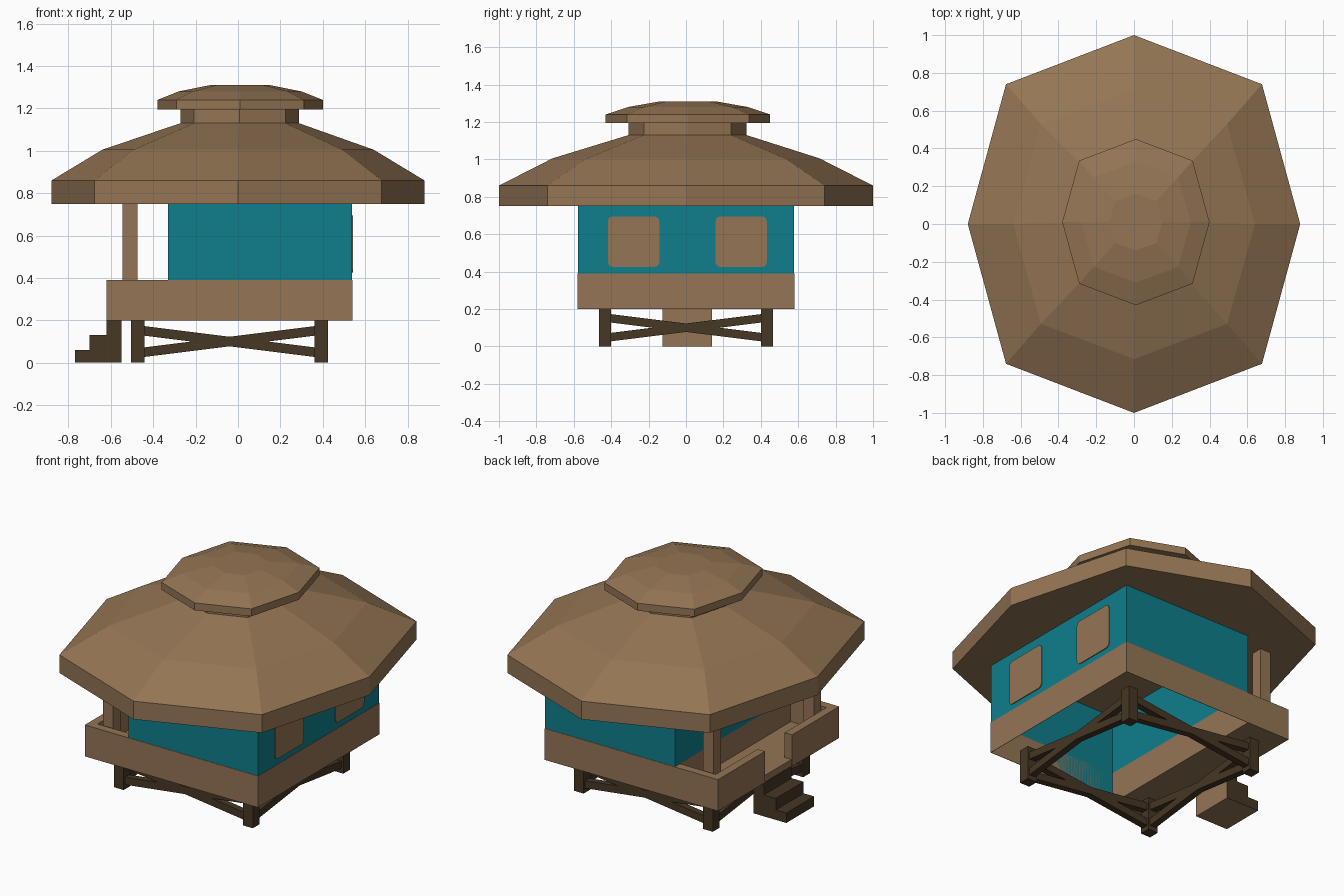
import bpy, bmesh, math

if "Cube" in bpy.data.objects:
    bpy.data.objects.remove(bpy.data.objects["Cube"])

def material(name, rgb):
    m = bpy.data.materials.new(name)
    m.diffuse_color = (*rgb, 1)
    m.use_nodes = True
    m.node_tree.nodes["Principled BSDF"].inputs["Base Color"].default_value = m.diffuse_color
    return m

TAN = material("tan_wood", (0.296, 0.178, 0.089))
TEAL = material("teal_paint", (0.0044, 0.209, 0.262))
DARK = material("dark_wood", (0.061, 0.038, 0.018))

def finish(name, bm, *mats, fix=True):
    if fix:
        bmesh.ops.recalc_face_normals(bm, faces=bm.faces)
    me = bpy.data.meshes.new(name)
    bm.to_mesh(me)
    bm.free()
    for m in mats:
        me.materials.append(m)
    ob = bpy.data.objects.new(name, me)
    bpy.context.collection.objects.link(ob)
    return ob

def box(name, x0, x1, y0, y1, z0, z1, mat):
    bm = bmesh.new()
    bmesh.ops.create_cube(bm, size=1)
    for v in bm.verts:
        v.co = (x1 if v.co.x > 0 else x0, y1 if v.co.y > 0 else y0, z1 if v.co.z > 0 else z0)
    return finish(name, bm, mat)

def prism(name, pts, offset, mat):
    """Polygon swept along an offset vector."""
    bm = bmesh.new()
    f = bm.faces.new([bm.verts.new(p) for p in pts])
    r = bmesh.ops.extrude_face_region(bm, geom=[f], use_keep_orig=True)
    bmesh.ops.translate(bm, vec=offset, verts=[v for v in r["geom"] if isinstance(v, bmesh.types.BMVert)])
    return finish(name, bm, mat)

def octagon_loft(name, rings, mat):
    """Stack of eight-sided rings: (x radius, y radius, z, centre shift)."""
    bm = bmesh.new()
    loops = []
    for rx, ry, z, c in rings:
        pts = [(1, 0), (.77, .74), (0, 1), (-.77, .74), (-1, 0), (-.77, -.74), (0, -1), (.77, -.74)]
        loops.append([bm.verts.new((rx * a + c, ry * b + c, z)) for a, b in pts])
    for lo, hi in zip(loops, loops[1:]):
        for i in range(8):
            j = (i + 1) % 8
            bm.faces.new((lo[i], lo[j], hi[j], hi[i]))
    bm.faces.new(loops[0][::-1])
    bm.faces.new(loops[-1])
    return finish(name, bm, mat)

# Roof, vent neck and cap
octagon_loft("roof", [(.88, 1, .75, 0), (.88, 1, .86, 0), (.64, .715, 1.005, 0), (.28, .315, 1.13, .008)], TAN)
octagon_loft("roof_neck", [(.28, .315, 1.12, .008), (.28, .315, 1.2, .008)], TAN)
octagon_loft("roof_cap", [(.39, .44, 1.195, .01), (.39, .44, 1.24, .01), (.29, .32, 1.28, .01),
                          (.14, .15, 1.31, .01)], TAN)

# House walls, open below; the porch wall is tan in its lower part
bm = bmesh.new()
levels = [.2, .39, .75]
plan = [(-.33, -.578), (.538, -.578), (.538, .578), (-.33, .578)]
rows = [[bm.verts.new((x, y, z)) for x, y in plan] for z in levels]
for k in range(2):
    for i in range(4):
        j = (i + 1) % 4
        f = bm.faces.new((rows[k][i], rows[k][j], rows[k + 1][j], rows[k + 1][i]))
        f.material_index = 1 if (k == 0 and i == 3) else 0
finish("house_walls", bm, TEAL, TAN, fix=False)

# Skirt band round the house
box("right_skirt", .538, .54, -.58, .58, .2, .39, TAN)
for s, n in ((-1, "front"), (1, "back")):
    box(n + "_skirt", -.33, .54, *sorted((s * .578, s * .58)), .2, .39, TAN)

# Porch floor, railings and posts
box("porch_floor", -.615, -.33, -.575, .575, .2, .24, TAN)
for s, n in ((-1, "front"), (1, "back")):
    box(n + "_porch_side_rail", -.62, -.33, *sorted((s * .53, s * .58)), .2, .39, TAN)
    box(n + "_porch_end_rail", -.62, -.57, *sorted((s * .13, s * .53)), .2, .39, TAN)
    box(n + "_porch_post", -.545, -.475, *sorted((s * .445, s * .515)), .24, .755, TAN)

# Rounded window plates on the right wall
for n, yc in (("front", -.28), ("back", .295)):
    pts = []
    for k, (a, b) in enumerate(((1, 1), (-1, 1), (-1, -1), (1, -1))):
        for t in range(4):
            ang = math.radians(90 * k + 30 * t)
            pts.append((.537, yc + a * .112 + .025 * math.cos(ang), .56 + b * .11 + .025 * math.sin(ang)))
    prism(n + "_window", pts, (.006, 0, 0), TAN)

# Steps: dark treads and sides, tan elsewhere
outline = [(-.55, 0), (-.77, 0), (-.77, .06), (-.70, .06), (-.70, .13), (-.62, .13), (-.62, .2), (-.55, .2)]
steps = prism("porch_steps", [(x, -.125, z) for x, z in outline], (0, .265, 0), DARK)
steps.data.materials.append(TAN)
for p in steps.data.polygons:
    p.material_index = 1 if p.normal.x > .5 or p.normal.z < -.5 else 0

# Legs and crossed braces
for x0, xn in ((-.505, "left"), (.36, "right")):
    for y0, yn in ((-.465, "front"), (.4, "back")):
        box(f"{yn}_{xn}_leg", x0, x0 + .065, y0, y0 + .065, 0, .205, DARK)
for side, c in (("front", -.432), ("back", .432)):
    for k, (za, zb) in enumerate(((.025, .13), (.13, .025))):
        y = c - .02
        prism(f"{side}_brace_{k}", [(-.46, y, za), (.38, y, zb), (.38, y, zb + .045), (-.46, y, za + .045)],
              (0, .04, 0), DARK)
for side, c in (("left", -.472), ("right", .392)):
    for k, (za, zb) in enumerate(((.025, .13), (.13, .025))):
        x = c - .02
        prism(f"{side}_brace_{k}", [(x, -.42, za), (x, .42, zb), (x, .42, zb + .045), (x, -.42, za + .045)],
              (.04, 0, 0), DARK)
